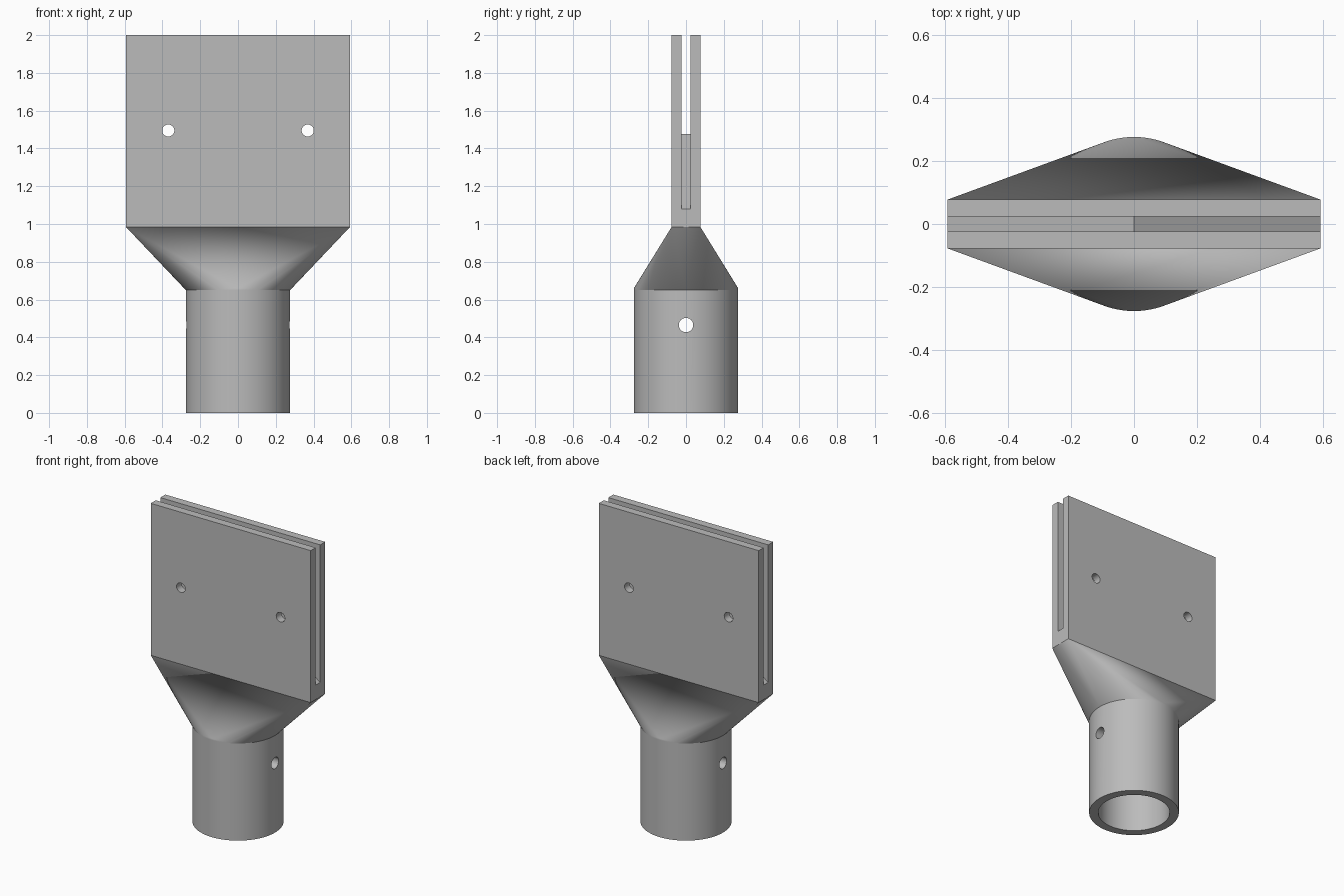
import bpy, bmesh
from math import pi, cos, sin
from mathutils import Matrix

if "Cube" in bpy.data.objects:
    bpy.data.objects.remove(bpy.data.objects["Cube"])

# Main dimensions
TUBE_R, BORE_R, TUBE_H, RIM = 0.276, 0.22, 0.65, 0.01
HALF_W, HALF_T, PLATE_Z, TOP = 0.592, 0.077, 0.983, 2.0
SLOT, SLOT_END, SLOT_PEAK = 0.024, 1.08, 1.477
SIDES = 96

grey = bpy.data.materials.new("plain grey")
grey.use_nodes = True
colour = (0.5, 0.5, 0.5, 1)
grey.diffuse_color = colour
grey.node_tree.nodes["Principled BSDF"].inputs["Base Color"].default_value = colour


def make(name, bm):
    """Turn a bmesh into a grey object."""
    bmesh.ops.recalc_face_normals(bm, faces=bm.faces)
    mesh = bpy.data.meshes.new(name)
    bm.to_mesh(mesh)
    bm.free()
    mesh.materials.append(grey)
    obj = bpy.data.objects.new(name, mesh)
    bpy.context.collection.objects.link(obj)
    return obj


def cylinder(name, radius, length, centre, axis="Z", sides=SIDES):
    bm = bmesh.new()
    turn = {"Z": Matrix(), "X": Matrix.Rotation(pi / 2, 4, "Y"),
            "Y": Matrix.Rotation(pi / 2, 4, "X")}[axis]
    bmesh.ops.create_cone(bm, cap_ends=True, segments=sides, radius1=radius,
                          radius2=radius, depth=length,
                          matrix=Matrix.Translation(centre) @ turn)
    return make(name, bm)


def prism(name, outline, half_depth):
    """Extrude an (x, z) outline evenly along y."""
    bm = bmesh.new()
    face = bm.faces.new([bm.verts.new((x, -half_depth, z)) for x, z in outline])
    moved = bmesh.ops.extrude_face_region(bm, geom=[face])["geom"]
    bmesh.ops.translate(bm, vec=(0, 2 * half_depth, 0),
                        verts=[v for v in moved if isinstance(v, bmesh.types.BMVert)])
    return make(name, bm)


def cut(obj, *cutters):
    """Subtract the cutters, then discard them."""
    bpy.context.view_layer.objects.active = obj
    for cutter in cutters:
        cutter.hide_render = True
        mod = obj.modifiers.new("cut", "BOOLEAN")
        mod.operation, mod.solver, mod.object = "DIFFERENCE", "EXACT", cutter
        bpy.ops.object.modifier_apply(modifier=mod.name)
        bpy.data.objects.remove(cutter)


def smooth(obj):
    bpy.ops.object.select_all(action="DESELECT")
    obj.select_set(True)
    bpy.context.view_layer.objects.active = obj
    bpy.ops.object.shade_smooth_by_angle(angle=pi / 6)


# Round socket with a bore and a cross pin hole
socket = cylinder("socket_tube", TUBE_R, TUBE_H, (0, 0, TUBE_H / 2))
cut(socket,
    cylinder("bore", BORE_R, 2 * TUBE_H + 0.2, (0, 0, TUBE_H / 2)),
    cylinder("pin_hole", 0.038, 1, (0, 0, 0.465), "X", 32))

# Transition from the round socket to the flat plate
bm = bmesh.new()
for z in (TUBE_H, TUBE_H + RIM):
    for i in range(SIDES):
        a = 2 * pi * i / SIDES
        bm.verts.new((TUBE_R * cos(a), TUBE_R * sin(a), z))
for x in (-HALF_W, HALF_W):
    for y in (-HALF_T, HALF_T):
        bm.verts.new((x, y, PLATE_Z))
bmesh.ops.convex_hull(bm, input=bm.verts)
transition = make("transition", bm)

# Flat plate with a roof-bottomed slot and two bolt holes
plate = prism("slotted_plate", [(-HALF_W, PLATE_Z), (HALF_W, PLATE_Z),
                                (HALF_W, TOP), (-HALF_W, TOP)], HALF_T)
reach = 2 * HALF_W
low = 2 * SLOT_END - SLOT_PEAK
slot = prism("slot", [(-reach, low), (0, SLOT_PEAK), (reach, low),
                      (reach, TOP + 0.2), (-reach, TOP + 0.2)], SLOT)
cut(plate, slot, *[cylinder("bolt_hole", 0.032, 1, (x, 0, 1.495), "Y", 32)
                   for x in (-0.369, 0.369)])

for part in (socket, transition, plate):
    smooth(part)
